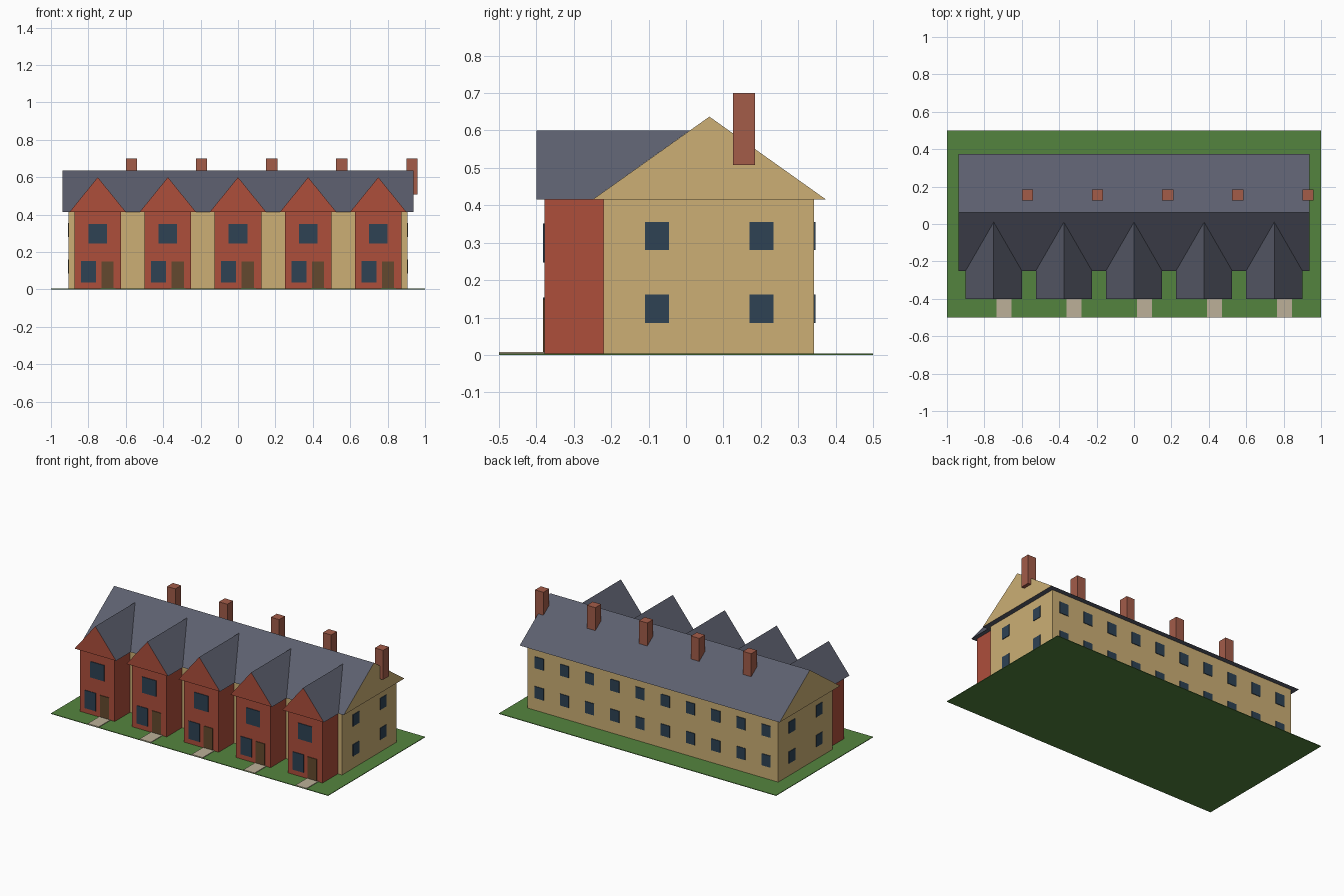
import bpy
import bmesh

if "Cube" in bpy.data.objects:
    bpy.data.objects.remove(bpy.data.objects["Cube"])


def material(name, rgb):
    """Flat material from 0-255 sRGB values."""
    lin = [((c / 255 + 0.055) / 1.055) ** 2.4 for c in rgb]
    m = bpy.data.materials.new(name)
    m.use_nodes = True
    m.diffuse_color = (*lin, 1)
    m.node_tree.nodes["Principled BSDF"].inputs["Base Color"].default_value = (*lin, 1)
    return m


GRASS = material("grass green", (84, 132, 62))
TAN = material("tan wall", (204, 175, 117))
RED = material("red brick", (174, 78, 59))
SLATE = material("roof slate", (92, 95, 110))
GLASS = material("window blue", (46, 66, 84))
DOOR = material("door brown", (100, 73, 46))
PATH = material("path stone", (188, 176, 152))
CHIMNEY = material("chimney brick", (163, 92, 73))


def finish(name, bm, mats):
    bmesh.ops.recalc_face_normals(bm, faces=bm.faces)
    mesh = bpy.data.meshes.new(name)
    bm.to_mesh(mesh)
    bm.free()
    for m in mats:
        mesh.materials.append(m)
    obj = bpy.data.objects.new(name, mesh)
    bpy.context.collection.objects.link(obj)
    return obj


def box(name, x, y, z, mat):
    """Box from (min, max) pairs."""
    bm = bmesh.new()
    bmesh.ops.create_cube(bm, size=1)
    for v in bm.verts:
        v.co = [r[0] if c < 0 else r[1] for c, r in zip(v.co, (x, y, z))]
    return finish(name, bm, [mat])


def gable_roof(name, ends, gable_mat):
    """Closed roof between two triangles; the end triangles take the gable colour."""
    bm = bmesh.new()
    a, b = [[bm.verts.new(p) for p in tri] for tri in ends]
    for i in range(3):
        j = (i + 1) % 3
        bm.faces.new((a[i], a[j], b[j], b[i]))
    for tri in (a, b):
        bm.faces.new(tri).material_index = 1
    return finish(name, bm, [SLATE, gable_mat])


EAVE = 0.415
WALL_X = 0.905
FRONT, BACK = -0.22, 0.342
BAY_FRONT = -0.378
PLATE = 0.004

# Lawn and main block
box("lawn", (-1, 1), (-0.5, 0.5), (0, 0.004), GRASS)
box("main_walls", (-WALL_X, WALL_X), (FRONT, BACK), (0.002, EAVE), TAN)
gable_roof("main_roof", [[(x, -0.25, EAVE), (x, 0.375, EAVE), (x, 0.0625, 0.637)]
                         for x in (-0.938, 0.938)], TAN)

# Five repeated houses: bay, gabled roof, openings, path and chimney
for n in range(5):
    cx = (n - 2) * 0.375

    def span(lo, hi):
        return (cx + lo, cx + hi)

    face = (BAY_FRONT - PLATE, BAY_FRONT + PLATE)
    box(f"bay_walls_{n}", span(-0.125, 0.125), (BAY_FRONT, FRONT + 0.01), (0.002, EAVE), RED)
    gable_roof(f"bay_roof_{n}",
               [[(cx - 0.15, y, EAVE), (cx + 0.15, y, EAVE), (cx, ridge, 0.6)]
                for y, ridge in ((-0.4, -0.4), (-0.25, 0.01))], RED)
    box(f"bay_upper_window_{n}", span(-0.05, 0.05), face, (0.247, 0.351), GLASS)
    box(f"bay_lower_window_{n}", span(-0.09, -0.01), face, (0.036, 0.153), GLASS)
    box(f"front_door_{n}", span(0.02, 0.085), face, (0.005, 0.149), DOOR)
    box(f"garden_path_{n}", span(0.015, 0.095), (-0.5, BAY_FRONT), (0.002, 0.008), PATH)
    box(f"chimney_{n}", span(0.15, 0.21), (0.125, 0.185), (0.508, 0.7), CHIMNEY)

# Small windows on both ends and along the back
for row, z in enumerate(((0.085, 0.161), (0.28, 0.355))):
    for side, x in (("right", -WALL_X), ("left", WALL_X)):
        for col, y in enumerate((-0.078, 0.202)):
            box(f"{side}_end_window_{row}_{col}", (x - PLATE, x + PLATE),
                (y - 0.032, y + 0.032), z, GLASS)
    for col in range(10):
        x = (col - 4.5) * 0.182
        box(f"back_window_{row}_{col}", (x - 0.032, x + 0.032),
            (BACK - PLATE, BACK + PLATE), z, GLASS)
